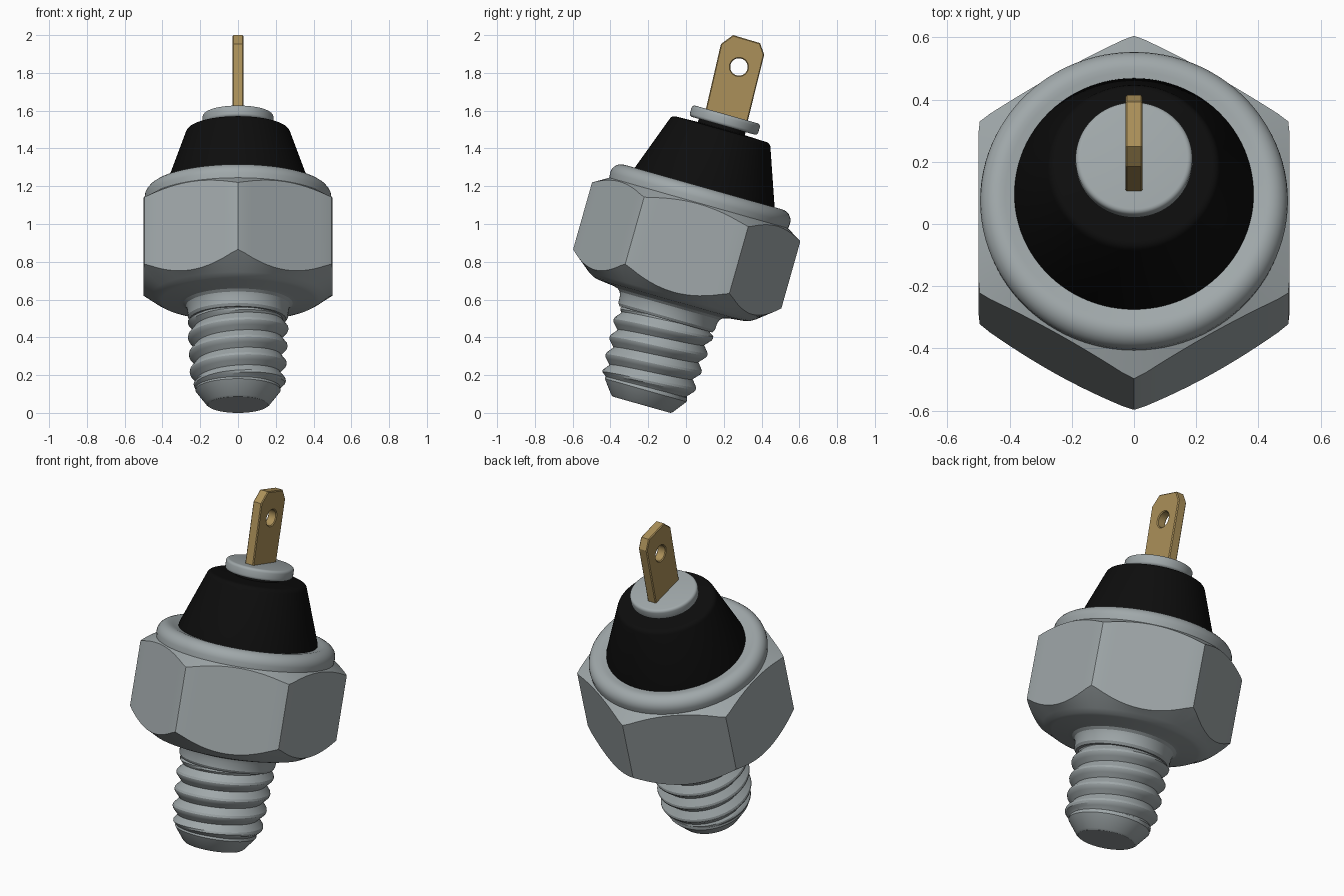
import bpy, bmesh, math
from mathutils import Matrix

if "Cube" in bpy.data.objects:
    bpy.data.objects.remove(bpy.data.objects["Cube"])

# The whole sensor leans back about x
TILT = Matrix.Translation((0, -0.235, 0.043)) @ Matrix.Rotation(math.radians(-15.8), 4, 'X')
N = 96


def material(name, rgb):
    m = bpy.data.materials.new(name)
    m.diffuse_color = (*rgb, 1)
    m.use_nodes = True
    m.node_tree.nodes["Principled BSDF"].inputs["Base Color"].default_value = m.diffuse_color
    return m


steel = material("steel_grey", (0.35, 0.39, 0.40))
rubber = material("black_rubber", (0.004, 0.004, 0.004))
brass = material("brass", (0.41, 0.28, 0.10))


def finish(name, mesh, mat, angle=25):
    ob = bpy.data.objects.new(name, mesh)
    bpy.context.collection.objects.link(ob)
    mesh.transform(TILT)
    mesh.materials.clear()
    mesh.materials.append(mat)
    bpy.ops.object.select_all(action='DESELECT')
    ob.select_set(True)
    bpy.context.view_layer.objects.active = ob
    bpy.ops.object.shade_smooth_by_angle(angle=math.radians(angle))
    return ob


def lathe(name, rows, mat, offset=0.0, angle=25):
    """Skin rings; each row is (radius, height) or a function of the angle."""
    bm = bmesh.new()
    rings = []
    for row in rows:
        ring = []
        for i in range(N):
            t = 2 * math.pi * i / N
            r, s = row(t) if callable(row) else row
            ring.append(bm.verts.new((r * math.cos(t), r * math.sin(t) + offset, s)))
        rings.append(ring)
    for a, b in zip(rings, rings[1:]):
        for i in range(N):
            j = (i + 1) % N
            bm.faces.new((a[i], a[j], b[j], b[i]))
    bm.faces.new(rings[0][::-1])
    bm.faces.new(rings[-1])
    bmesh.ops.remove_doubles(bm, verts=bm.verts, dist=1e-5)
    bmesh.ops.recalc_face_normals(bm, faces=bm.faces)
    mesh = bpy.data.meshes.new(name)
    bm.to_mesh(mesh)
    bm.free()
    return finish(name, mesh, mat, angle)


def arc(cr, cs, rad, a0, a1, n):
    steps = [math.radians(a0 + (a1 - a0) * k / n) for k in range(n + 1)]
    return [(cr + rad * math.cos(a), cs + rad * math.sin(a)) for a in steps]


# Hexagonal nut with coned ends, collar below and rolled rim above
def hex_radius(t):
    a = (t + math.pi / 6) % (math.pi / 3) - math.pi / 6
    return min(0.5 / math.cos(a), 0.573)


def hex_low(t):
    r = hex_radius(t)
    return r, 0.62 + (r - 0.5) * 1.0


def hex_high(t):
    r = hex_radius(t)
    return r, 1.105 - (r - 0.5) * 0.6


body = [(0.255, 0.47), (0.265, 0.485), (0.268, 0.525)]
body += [(0.275, 0.545), (0.29, 0.558), (0.315, 0.565), (0.405, 0.575), (0.43, 0.582), (0.46, 0.6)]
body += [hex_low, hex_high, (0.492, 1.11)]
body += arc(0.435, 1.138, 0.06, 0, 110, 7) + [(0.375, 1.185), (0.36, 1.15)]
lathe("hex_body", body, steel)


# Screw thread: rows follow a helix and are clamped at both ends
PITCH, LOW, HIGH, SUB = 0.095, 0.085, 0.475, 8


def thread_row(k):
    def point(t):
        s = LOW + PITCH * (k / SUB - 1 + t / (2 * math.pi))
        s = min(max(s, LOW), HIGH)
        phase = ((s - LOW) / PITCH - t / (2 * math.pi)) % 1
        crest = 1 - abs(2 * phase - 1)
        fade = min(1, (s - LOW) / 0.03, (HIGH - s) / 0.02)
        r = 0.217 + 0.05 * (s - LOW) + 0.034 * max(0, fade) * min(1, 1.2 * crest)
        return r, s
    return point


def thread():
    bm = bmesh.new()
    turns = math.ceil((HIGH - LOW) / PITCH) + 1
    rows = [thread_row(k) for k in range(turns * SUB + 1)]
    grid = []
    for row in rows:
        line = []
        for i in range(N + 1):
            t = 2 * math.pi * i / N
            r, s = row(t)
            line.append(bm.verts.new((r * math.cos(t), r * math.sin(t), s)))
        grid.append(line)
    for a, b in zip(grid, grid[1:]):
        for i in range(N):
            bm.faces.new((a[i], a[i + 1], b[i + 1], b[i]))
    bmesh.ops.remove_doubles(bm, verts=bm.verts, dist=1e-5)
    mesh = bpy.data.meshes.new("screw_thread")
    bm.to_mesh(mesh)
    bm.free()
    finish("screw_thread", mesh, steel)


thread()

# Tapered tip under the thread
lathe("thread_tip", [(0.158, 0.0), (0.17, 0.008), (0.225, 0.08), (0.222, 0.1), (0.2, 0.11)], steel)

# Tapered rubber insulator with rounded shoulder and short neck
boot = [(0.387, 1.15), (0.384, 1.2)] + arc(0.25, 1.49, 0.028, 15, 90, 4)
boot += [(0.13, 1.522), (0.125, 1.56)]
lathe("insulator", boot, rubber, 0.008, 35)

# Washer disc carrying the terminal
disc = [(0.12, 1.54)] + arc(0.172, 1.555, 0.016, -90, 0, 4)
disc += arc(0.172, 1.585, 0.016, 0, 90, 4)
lathe("washer", disc, steel, 0.014)

# Flat brass blade with clipped corners and a round hole
cu = bpy.data.curves.new("terminal_outline", 'CURVE')
cu.dimensions, cu.fill_mode, cu.extrude = '2D', 'BOTH', 0.023
cu.bevel_depth, cu.bevel_resolution, cu.offset = 0.005, 0, -0.005
blade = [(-0.098, 1.58), (0.132, 1.58), (0.12, 1.96), (0.082, 2.013), (-0.067, 2.015), (-0.116, 1.952)]
hole = [(0.009 + 0.046 * math.cos(a), 1.861 - 0.046 * math.sin(a))
        for a in (2 * math.pi * k / 32 for k in range(32))]
for loop in (blade, hole):
    sp = cu.splines.new('POLY')
    sp.points.add(len(loop) - 1)
    for p, (r, s) in zip(sp.points, loop):
        p.co = (r, s, 0, 1)
    sp.use_cyclic_u = True
helper = bpy.data.objects.new("terminal_outline", cu)
bpy.context.collection.objects.link(helper)
bpy.context.view_layer.update()
mesh = bpy.data.meshes.new_from_object(helper.evaluated_get(bpy.context.evaluated_depsgraph_get()))
bpy.data.objects.remove(helper)
mesh.transform(Matrix(((0, 0, 1, 0), (1, 0, 0, 0), (0, 1, 0, 0), (0, 0, 0, 1))))
finish("terminal_blade", mesh, brass)
